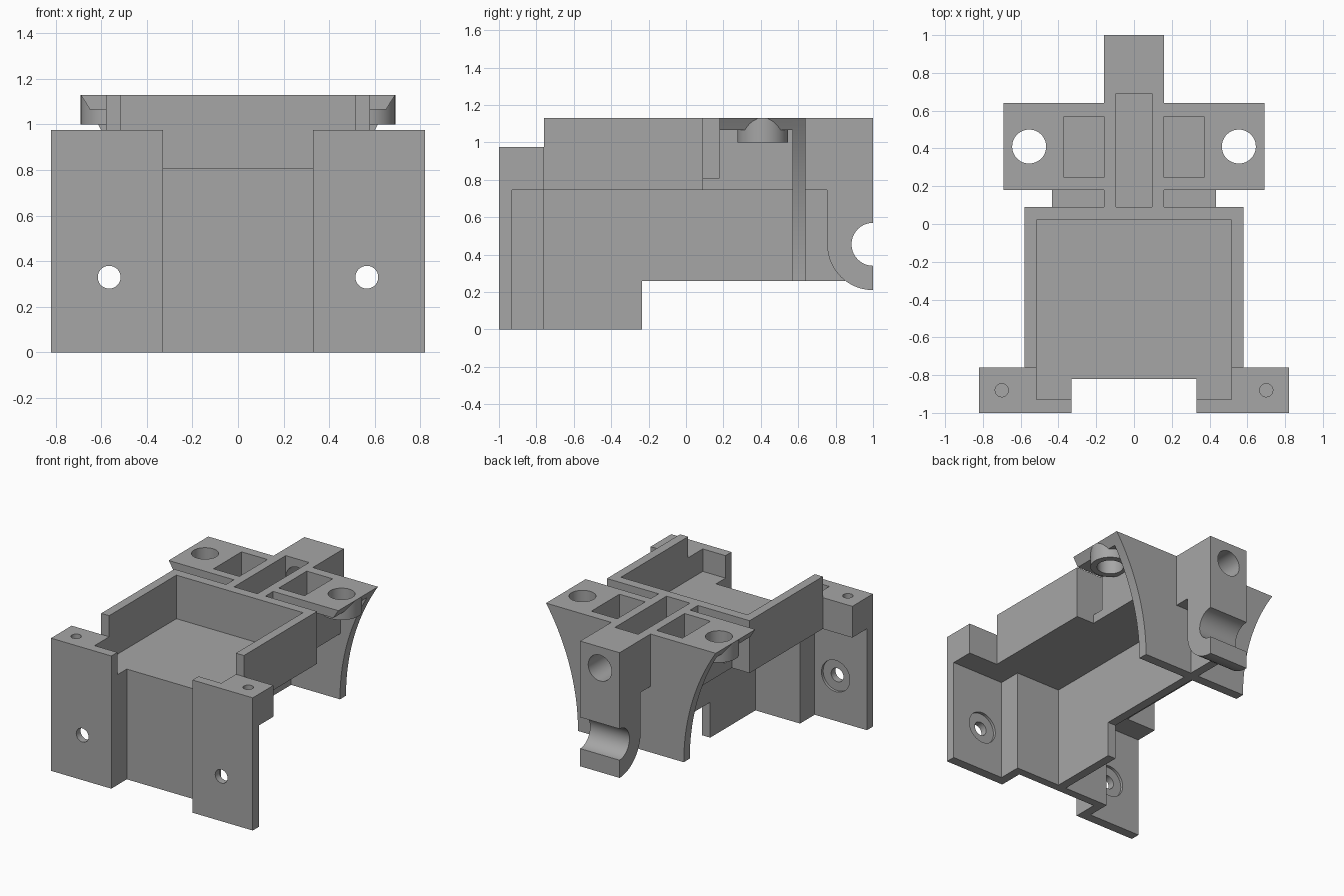
import bpy, bmesh, math
from mathutils import Matrix, Vector

cube = bpy.data.objects.get("Cube")
if cube:
    bpy.data.objects.remove(cube, do_unlink=True)

grey = bpy.data.materials.new("plain grey")
grey.use_nodes = True
COLOUR = (0.38, 0.38, 0.38, 1)
grey.diffuse_color = COLOUR
grey.node_tree.nodes["Principled BSDF"].inputs["Base Color"].default_value = COLOUR

T = 0.065                      # sheet thickness
FLOOR, DECK, TOP = 0.745, 0.81, 1.13


def to_object(name, bm):
    bmesh.ops.recalc_face_normals(bm, faces=bm.faces[:])
    mesh = bpy.data.meshes.new(name)
    bm.to_mesh(mesh)
    bm.free()
    mesh.materials.append(grey)
    obj = bpy.data.objects.new(name, mesh)
    bpy.context.collection.objects.link(obj)
    return obj


def box(name, x, y, z):
    bm = bmesh.new()
    bmesh.ops.create_cube(bm, size=1)
    for v in bm.verts:
        v.co = Vector([(r[0] + r[1]) / 2 + c * (r[1] - r[0]) for c, r in zip(v.co, (x, y, z))])
    return to_object(name, bm)


def cylinder(name, centre, radius, depth, axis="Z"):
    turn = Matrix.Rotation(math.pi / 2, 4, "X") if axis == "Y" else Matrix()
    bm = bmesh.new()
    bmesh.ops.create_cone(bm, cap_ends=True, segments=48, radius1=radius, radius2=radius,
                          depth=depth, matrix=Matrix.Translation(centre) @ turn)
    return to_object(name, bm)


def extrude(name, outline, start, end, axis):
    """Extrude an (x, z) outline along Y, or a (y, z) outline along X."""
    place = (lambda p, d: (d, *p)) if axis == "X" else (lambda p, d: (p[0], d, p[1]))
    bm = bmesh.new()
    face = bm.faces.new([bm.verts.new(place(p, start)) for p in outline])
    moved = bmesh.ops.extrude_face_region(bm, geom=[face])["geom"]
    shift = Vector(place((0, 0), end - start))
    bmesh.ops.translate(bm, vec=shift, verts=[g for g in moved if isinstance(g, bmesh.types.BMVert)])
    return to_object(name, bm)


def apply(obj, mod):
    with bpy.context.temp_override(object=obj, active_object=obj, selected_objects=[obj]):
        bpy.ops.object.modifier_apply(modifier=mod.name)


def cut(obj, *cutters):
    for cutter in cutters:
        mod = obj.modifiers.new("cut", "BOOLEAN")
        mod.operation, mod.solver, mod.object = "DIFFERENCE", "EXACT", cutter
        apply(obj, mod)
        bpy.data.objects.remove(cutter, do_unlink=True)
    return obj


def mirror(obj):
    mod = obj.modifiers.new("mirror", "MIRROR")
    mod.use_mirror_merge = False
    apply(obj, mod)
    return obj


def arc(cy, cz, radius, a0, a1, steps=20):
    angles = [math.radians(a0 + (a1 - a0) * i / steps) for i in range(steps + 1)]
    return [(cy + radius * math.cos(a), cz + radius * math.sin(a)) for a in angles]


# Open-fronted tray
cut(box("tray", (-0.58, 0.58), (-0.76, 0.09), (FLOOR, TOP)),
    box("cutter", (-0.515, 0.515), (-1, 0.02), (DECK, 1.3)))
box("tray_front_floor", (-0.33, 0.33), (-0.82, -0.76), (FLOOR, DECK))

# Front corner blocks, each with a recess and a pin hole
mirror(cut(box("corner_block", (0.33, 0.82), (-1, -0.76), (FLOOR, 0.975)),
           box("cutter", (0.2, 0.515), (-0.93, -0.6), (DECK, 1.3)),
           cylinder("cutter", (0.7, -0.88, 0.975), 0.035, 0.3)))

# Front mounting plates, with a screw hole and counterbore
mirror(cut(box("mounting_plate", (0.33, 0.82), (-1, -0.93), (0, FLOOR)),
           cylinder("cutter", (0.565, -0.965, 0.33), 0.05, 0.3, "Y"),
           cylinder("cutter", (0.565, -0.93, 0.33), 0.115, 0.04, "Y")))
mirror(box("return_wall", (0.33, 0.33 + T), (-0.93, -0.76), (0, FLOOR)))
box("front_wall", (-0.33, 0.33), (-0.82, -0.76), (0, FLOOR))

# Stepped spine under the tray
extrude("spine", [(-0.76, 0), (-0.235, 0), (-0.235, 0.26), (0.85, 0.26),
                  (0.76, FLOOR), (-0.76, FLOOR)], -T / 2, T / 2, "X")


# Concave flank shared by the rear plate and the side wings
def flank(z):
    radius = 1.586
    return 0.43 + radius - math.sqrt(radius ** 2 - (z - 0.26) ** 2)


def flank_points(z0, z1, steps):
    heights = [z0 + (z1 - z0) * i / steps for i in range(steps + 1)]
    return [(flank(z), z) for z in heights]


def slot_cutter():
    return box("cutter", (-0.095, 0.095), (0.05, 0.69), (DECK, 1.3))


right = flank_points(0.26, TOP, 24)
cut(extrude("rear_plate", right + [(-x, z) for x, z in reversed(right)], 0.57, 0.64, "Y"),
    slot_cutter())

# Side wings with ringed holes
LUG = (0.555, 0.41, 1.065)
mirror(cut(extrude("side_wing", flank_points(1.065, TOP, 4) + [(0.4, TOP), (0.4, 1.065)],
                   0.18, 0.57, "Y"),
           cylinder("cutter", LUG, 0.09, 0.5)))
mirror(cut(cylinder("wing_ring", LUG, 0.135, 0.13), cylinder("cutter", LUG, 0.09, 0.5)))

# Pocketed boxes beside the central beam, joined to the tray by a low floor
mirror(cut(box("pocket_box", (0.16, 0.435), (0.18, 0.6), (FLOOR, TOP)),
           box("cutter", (0.1, 0.37), (0.245, 0.57), (DECK, 1.3))))
box("link_floor", (-0.435, 0.435), (0.09, 0.18), (FLOOR, DECK))

# Central beam with a long slot and a bore in its rear end
cut(box("central_beam", (-0.16, 0.16), (0.09, 1), (FLOOR, TOP)),
    slot_cutter(),
    cylinder("cutter", (0, 0.9, 0.975), 0.095, 0.48, "Y"))

# Rear hook with a round groove
extrude("rear_hook", [(1, FLOOR), (0.755, FLOOR)] + arc(1, 0.455, 0.245, 180, 270)
        + arc(1, 0.455, 0.115, 270, 90), -0.16, 0.16, "X")

# Smooth the round faces, keep the edges sharp
bpy.ops.object.select_all(action="DESELECT")
for obj in bpy.context.collection.objects:
    if obj.type == "MESH" and grey.name in obj.data.materials:
        obj.select_set(True)
        bpy.context.view_layer.objects.active = obj
bpy.ops.object.shade_smooth_by_angle(angle=math.radians(30))
